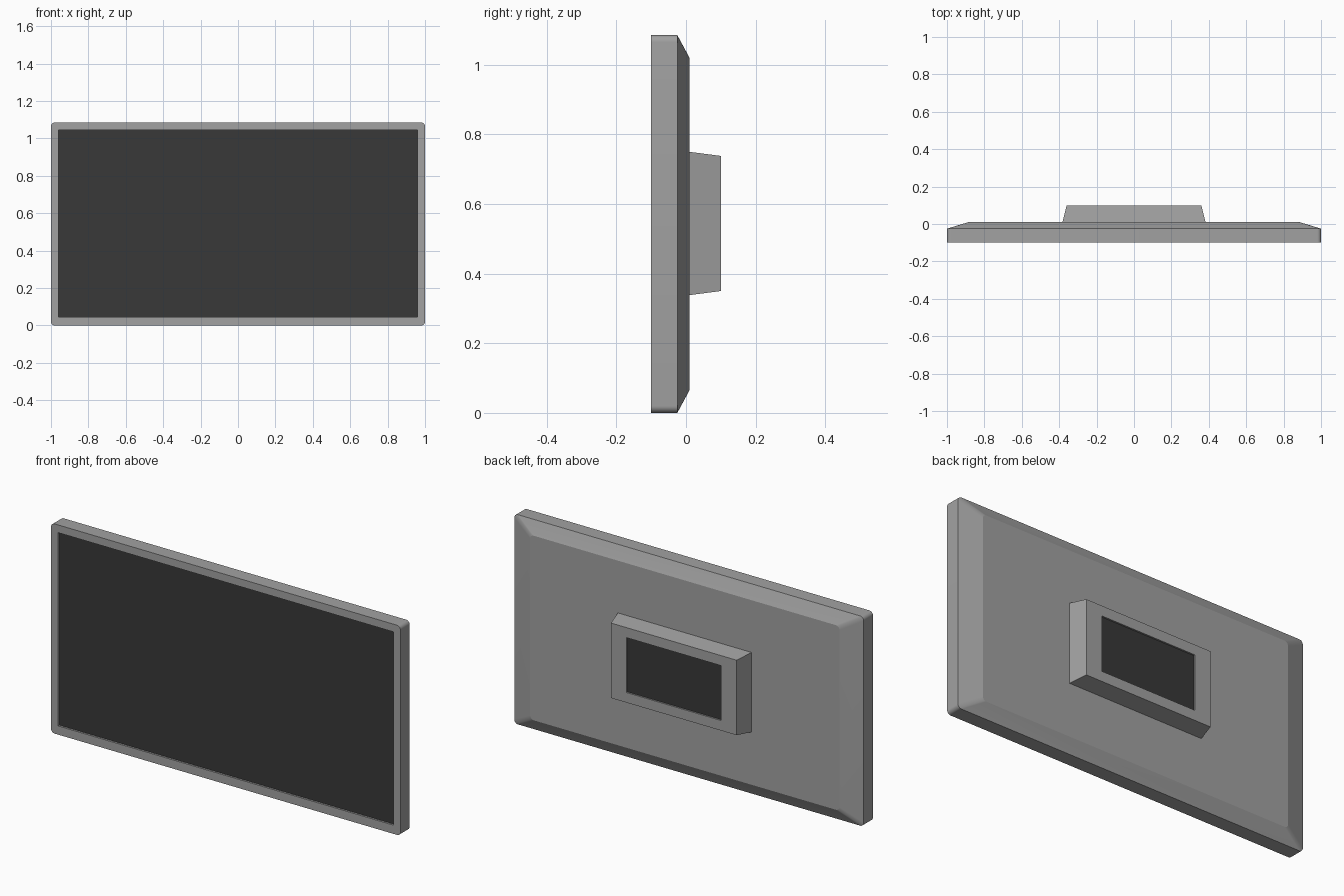
import bpy, bmesh, math

if "Cube" in bpy.data.objects:
    bpy.data.objects.remove(bpy.data.objects["Cube"])

ZC = 0.5425  # centre height of the panel


def material(name, value):
    m = bpy.data.materials.new(name)
    m.diffuse_color = (value, value, value, 1)
    m.use_nodes = True
    m.node_tree.nodes["Principled BSDF"].inputs["Base Color"].default_value = m.diffuse_color
    return m


GREY = material("casing grey", 0.36)
DARK = material("screen charcoal", 0.04)


def ring(bm, y, hx, hz, zc, r, seg):
    """Rounded rectangle of vertices in the xz plane."""
    verts = []
    for k, (sx, sz) in enumerate(((1, 1), (-1, 1), (-1, -1), (1, -1))):
        for i in range(seg + 1):
            a = math.pi / 2 * (k + i / seg)
            verts.append(bm.verts.new((sx * (hx - r) + r * math.cos(a), y,
                                       zc + sz * (hz - r) + r * math.sin(a))))
    return verts


def loft(name, mat, sections, seg=8):
    """Capped loft through (y, half width, half height, centre z, radius)."""
    bm = bmesh.new()
    rings = [ring(bm, *s, seg) for s in sections]
    n = len(rings[0])
    for a, b in zip(rings, rings[1:]):
        for i in range(n):
            j = (i + 1) % n
            bm.faces.new((a[i], a[j], b[j], b[i]))
    bm.faces.new(rings[0])
    bm.faces.new(rings[-1])
    bmesh.ops.remove_doubles(bm, verts=bm.verts, dist=1e-5)
    bmesh.ops.recalc_face_normals(bm, faces=bm.faces)
    me = bpy.data.meshes.new(name)
    bm.to_mesh(me)
    bm.free()
    me.materials.append(mat)
    ob = bpy.data.objects.new(name, me)
    bpy.context.collection.objects.link(ob)
    bpy.ops.object.select_all(action='DESELECT')
    ob.select_set(True)
    bpy.context.view_layer.objects.active = ob
    bpy.ops.object.shade_smooth_by_angle(angle=math.radians(14))
    return ob


# Casing: screen recess, front bezel, straight rim, bevelled back
loft("casing", GREY, [
    (-0.085, 0.96, 0.50, ZC + 0.0025, 0),
    (-0.10, 0.96, 0.50, ZC + 0.0025, 0),
    (-0.10, 1.0, ZC, ZC, 0.02),
    (-0.025, 1.0, ZC, ZC, 0.02),
    (0.01, 0.885, 0.4775, ZC, 0.02),
])

# Screen plate inside the bezel
loft("screen", DARK, [
    (-0.09, 0.96, 0.50, ZC + 0.0025, 0),
    (-0.084, 0.96, 0.50, ZC + 0.0025, 0),
], seg=1)

# Tapered housing on the back with a shallow pocket
ZM = 0.544
loft("rear_housing", GREY, [
    (0.008, 0.383, 0.206, ZM, 0),
    (0.10, 0.36, 0.194, ZM, 0),
    (0.10, 0.27, 0.142, ZM, 0),
    (0.087, 0.27, 0.142, ZM, 0),
], seg=1)

# Connector panel in the pocket
loft("connector_panel", DARK, [
    (0.086, 0.27, 0.142, ZM, 0),
    (0.092, 0.27, 0.142, ZM, 0),
], seg=1)
